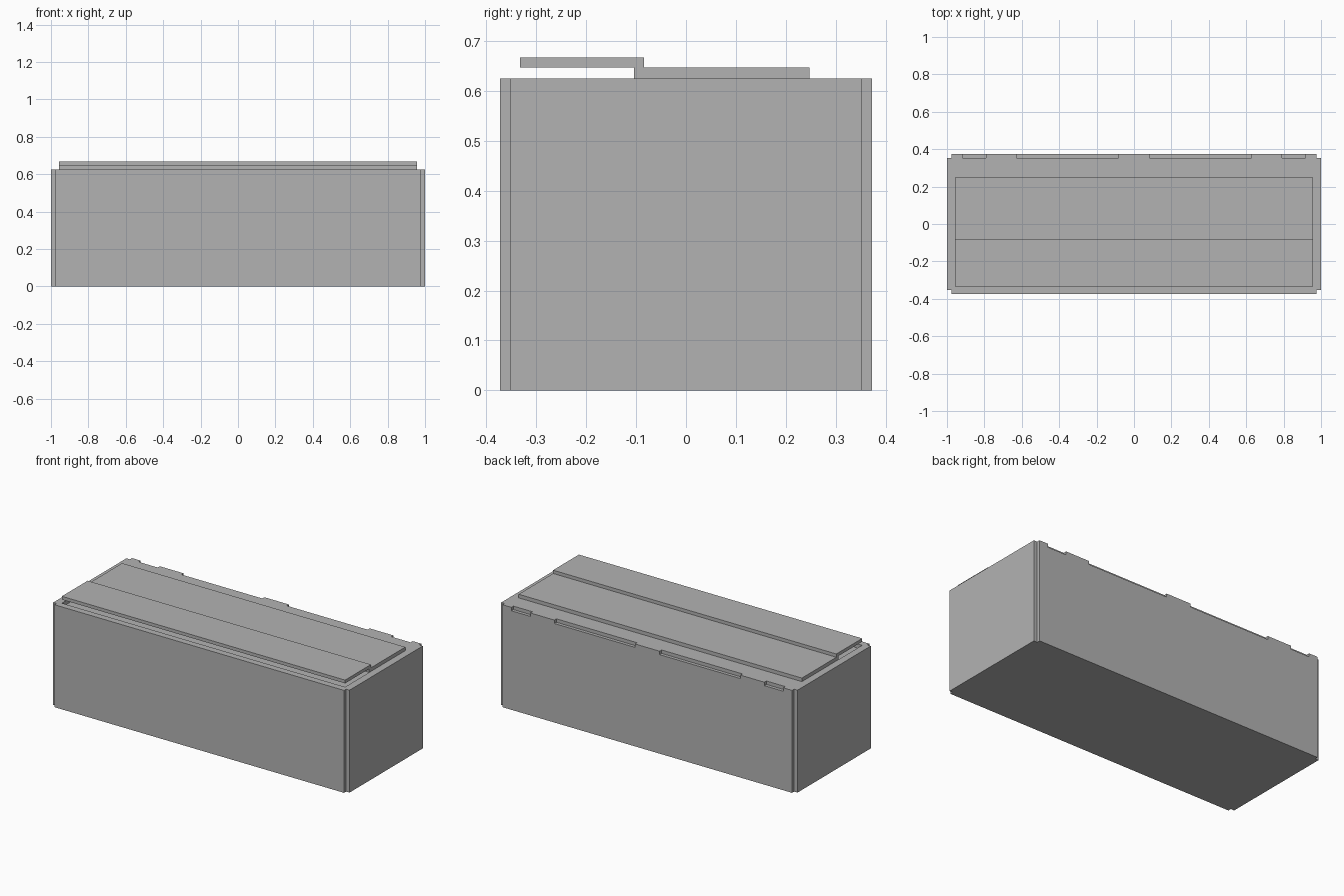
import bpy
import bmesh
from mathutils import Matrix, Vector

if "Cube" in bpy.data.objects:
    bpy.data.objects.remove(bpy.data.objects["Cube"], do_unlink=True)

grey = bpy.data.materials.new("plain grey")
grey.use_nodes = True
colour = (0.45, 0.45, 0.45, 1)
grey.diffuse_color = colour
grey.node_tree.nodes["Principled BSDF"].inputs["Base Color"].default_value = colour


def add_box(bm, lo, hi):
    """Add a box between two opposite corners."""
    lo, hi = Vector(lo), Vector(hi)
    bmesh.ops.create_cube(bm, size=1, matrix=Matrix.Translation((lo + hi) / 2)
                          @ Matrix.Diagonal((*(hi - lo), 1)))


def make_object(name, bm):
    mesh = bpy.data.meshes.new(name)
    bm.to_mesh(mesh)
    bm.free()
    mesh.materials.append(grey)
    obj = bpy.data.objects.new(name, mesh)
    bpy.context.collection.objects.link(obj)
    return obj


def box_object(name, lo, hi):
    bm = bmesh.new()
    add_box(bm, lo, hi)
    return make_object(name, bm)


HEIGHT = 0.625
X_OUT, X_IN = 1.0, 0.977
Y_OUT, Y_IN = 0.373, 0.353
LID_X = 0.956

# Body: a rectangle with stepped corners, extruded upward
quarter = [(X_OUT, Y_IN), (X_IN, Y_IN), (X_IN, Y_OUT)]
outline = (quarter + [(-x, y) for x, y in reversed(quarter)]
           + [(-x, -y) for x, y in quarter] + [(x, -y) for x, y in reversed(quarter)])
bm = bmesh.new()
base = bm.faces.new([bm.verts.new((x, y, 0)) for x, y in outline])
top = bmesh.ops.extrude_face_region(bm, geom=[base])["geom"]
bmesh.ops.translate(bm, vec=(0, 0, HEIGHT),
                    verts=[g for g in top if isinstance(g, bmesh.types.BMVert)])
bmesh.ops.recalc_face_normals(bm, faces=bm.faces)
body = make_object("container_body", bm)

# Cutters: shallow opening under the lid and slots along the back rim
bm = bmesh.new()
add_box(bm, (-LID_X, -0.333, HEIGHT - 0.025), (LID_X, 0.23, 0.8))
for side in (-1, 1):
    for inner, outer in ((0.083, 0.628), (0.79, 0.918)):
        a, b = sorted((side * inner, side * outer))
        add_box(bm, (a, Y_IN, HEIGHT - 0.021), (b, 0.5, 0.8))
cutter = make_object("rim_cutter", bm)
cutter.hide_render = True

cut = body.modifiers.new("rim_cuts", 'BOOLEAN')
cut.operation = 'DIFFERENCE'
cut.solver = 'EXACT'
cut.object = cutter
bpy.context.view_layer.objects.active = body
bpy.ops.object.modifier_apply(modifier=cut.name)
bpy.data.objects.remove(cutter, do_unlink=True)

# Lid: a rear panel on the rim and a raised front panel overlapping it
box_object("rear_lid_panel", (-LID_X, -0.104, HEIGHT), (LID_X, 0.248, 0.647))
box_object("front_lid_panel", (-LID_X, -0.333, 0.647), (LID_X, -0.084, 0.667))
